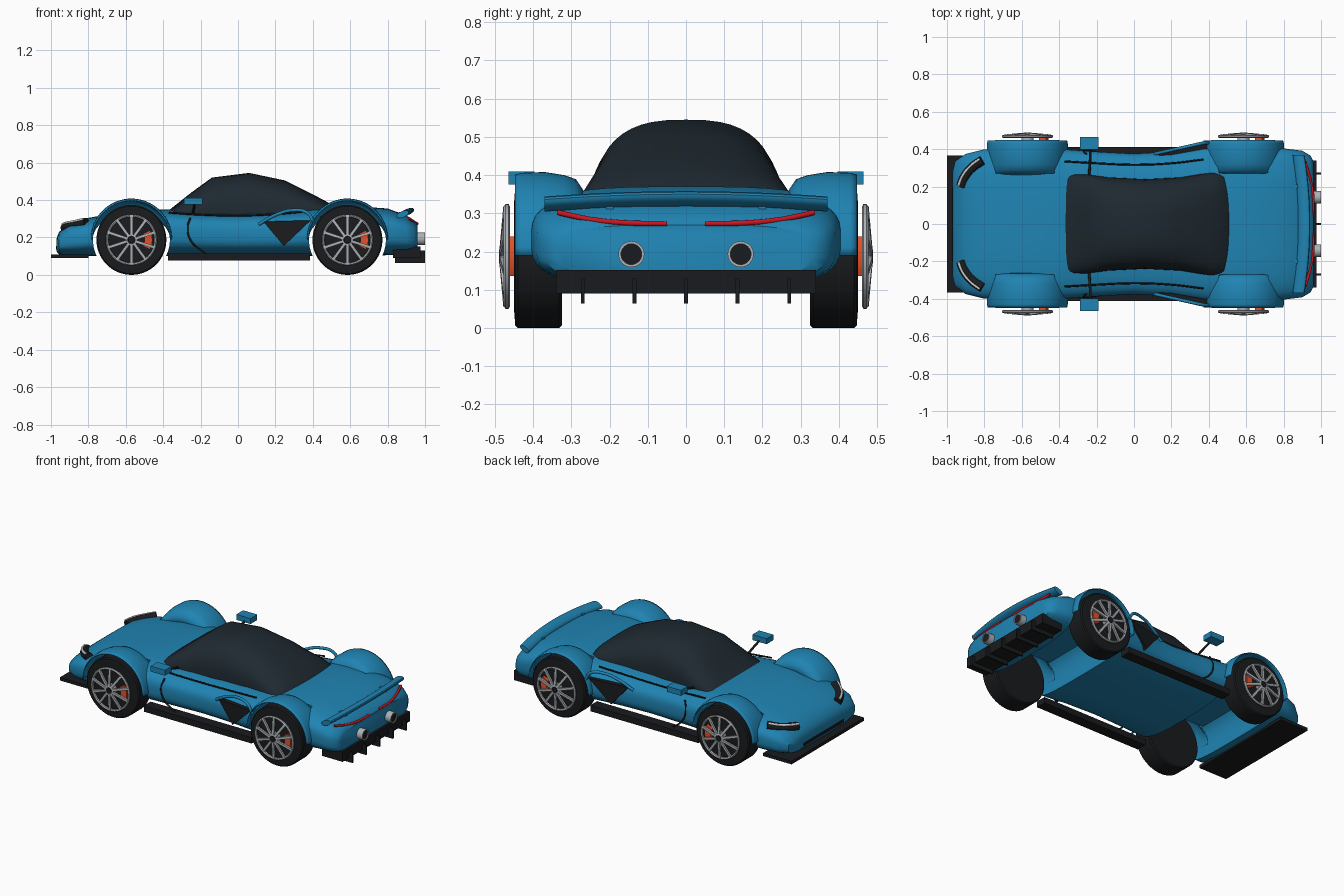
import bpy, bmesh, math
from mathutils import Vector, Matrix

if "Cube" in bpy.data.objects:
    bpy.data.objects.remove(bpy.data.objects["Cube"])


def material(name, rgb):
    m = bpy.data.materials.new(name)
    m.diffuse_color = (*rgb, 1)
    m.use_nodes = True
    m.node_tree.nodes["Principled BSDF"].inputs["Base Color"].default_value = m.diffuse_color
    return m


BLUE = material("blue_paint", (0.014, 0.23, 0.45))
GLASS = material("dark_glass", (0.013, 0.022, 0.03))
BLACK = material("black_trim", (0.01, 0.011, 0.013))
SILVER = material("silver", (0.42, 0.44, 0.47))
ORANGE = material("orange", (0.8, 0.08, 0.02))
RED = material("red_light", (0.6, 0.008, 0.016))
WHITE = material("white_light", (0.8, 0.8, 0.78))


def finish(name, mesh, mat, angle=35):
    ob = bpy.data.objects.new(name, mesh)
    bpy.context.collection.objects.link(ob)
    mesh.materials.clear()
    if mat:
        mesh.materials.append(mat)
    bpy.ops.object.select_all(action='DESELECT')
    ob.select_set(True)
    bpy.context.view_layer.objects.active = ob
    bpy.ops.object.shade_smooth_by_angle(angle=math.radians(angle))
    return ob


def from_bm(name, bm, mat, angle=35):
    bmesh.ops.recalc_face_normals(bm, faces=bm.faces)
    me = bpy.data.meshes.new(name)
    bm.to_mesh(me)
    bm.free()
    return finish(name, me, mat, angle)


def loft(name, rings, mat, closed=True, loop=False, caps=True, angle=35):
    bm = bmesh.new()
    rows = [[bm.verts.new(p) for p in r] for r in rings]
    n = len(rows[0])
    for a, b in zip(rows, rows[1:] + rows[:1] if loop else rows[1:]):
        for i in range(n if closed else n - 1):
            j = (i + 1) % n
            bm.faces.new((a[i], a[j], b[j], b[i]))
    if caps:
        bm.faces.new(rows[0])
        bm.faces.new(rows[-1])
    return from_bm(name, bm, mat, angle)


def lathe(name, profile, c, s, mat, closed=False, axis='Y', seg=48):
    rings = []
    for k in range(seg):
        a = math.tau * k / seg
        u, v = math.cos(a), math.sin(a)
        rings.append([(c[0] + r * u, s * h, c[1] + r * v) if axis == 'Y'
                      else (h, c[0] + r * u, c[1] + r * v) for r, h in profile])
    return loft(name, rings, mat, closed, True, False)


def box(name, lo, hi, mat):
    bm = bmesh.new()
    bmesh.ops.create_cube(bm, size=1)
    for v in bm.verts:
        v.co = Vector([(a + b) / 2 + c * (b - a) for a, b, c in zip(lo, hi, v.co)])
    return from_bm(name, bm, mat)


def tube(name, pts, r, mat):
    cu = bpy.data.curves.new(name, 'CURVE')
    cu.dimensions = '3D'
    cu.bevel_depth, cu.bevel_resolution, cu.use_fill_caps = r, 4, True
    sp = cu.splines.new('BEZIER')
    sp.bezier_points.add(len(pts) - 1)
    for bp, p in zip(sp.bezier_points, pts):
        bp.co = p
        bp.handle_left_type = bp.handle_right_type = 'AUTO'
    tmp = bpy.data.objects.new(name + "_curve", cu)
    me = bpy.data.meshes.new_from_object(tmp)
    bpy.data.objects.remove(tmp)
    return finish(name, me, mat)


def flip(pts, s):
    return [(x, y * s, z) for x, y, z in pts]


def spow(v, p):
    return math.copysign(abs(v) ** p, v)


AXLES, WZ = (-0.57, 0.585), 0.19

# Body: rounded sections along the length
stations = [(-.97, .28, .125, .195), (-.957, .335, .11, .23), (-.9, .375, .10, .275), (-.8, .40, .10, .305),
            (-.57, .40, .10, .345), (-.38, .40, .10, .35), (-.2, .387, .10, .338), (0, .376, .10, .332),
            (.2, .388, .10, .34), (.38, .415, .10, .355), (.585, .415, .10, .37), (.8, .405, .105, .355),
            (.9, .392, .11, .318), (.945, .365, .115, .29), (.96, .335, .13, .27)]
rings = []
for x, w, b, t in stations:
    angles = [math.tau * (k + .5) / 48 for k in range(48)]
    rings.append([(x, w * spow(math.cos(a), .6), (b + t) / 2 + (t - b) / 2 * spow(math.sin(a), .6))
                  for a in angles])
body = loft("body", rings, BLUE)

# Wheel openings: low tunnel right across, taller wells under the fenders
for ax in AXLES:
    rings = []
    for y, top in ((-.7, .5), (-.272, .5), (-.268, .30), (.268, .30), (.272, .5), (.7, .5)):
        angles = [math.tau * (k + .5) / 48 for k in range(48)]
        rings.append([(ax + .206 * math.cos(a), y, min(top, WZ + .206 * math.sin(a))) for a in angles])
    cut = loft("wheel_cutter", rings, None)
    cut.hide_render = True
    cut.display_type = 'WIRE'
    m = body.modifiers.new("wheel_opening", 'BOOLEAN')
    m.operation, m.object, m.solver = 'DIFFERENCE', cut, 'MANIFOLD'

# Bake the openings, then keep the cut edges sharp
bpy.context.view_layer.update()
cut_mesh = bpy.data.meshes.new_from_object(body.evaluated_get(bpy.context.evaluated_depsgraph_get()))
bpy.data.objects.remove(body)
for ob in [o for o in bpy.data.objects if o.name.startswith("wheel_cutter")]:
    bpy.data.objects.remove(ob)
finish("body", cut_mesh, BLUE)

# Cabin glass dome
rings = []
for x, w, t in [(-.39, .22, .335), (-.37, .27, .345), (-.25, .265, .44), (-.14, .25, .52), (.06, .24, .545),
                (.25, .25, .505), (.42, .28, .42), (.48, .275, .388), (.51, .21, .362)]:
    rings.append([(x, w * spow(math.cos(math.pi * k / 24), .74),
                   .31 + (t - .31) * abs(math.sin(math.pi * k / 24)) ** .74) for k in range(25)])
loft("cabin_glass", rings, GLASS, angle=40)

for s in (1, -1):
    for ax in AXLES:
        # Fender arch over each wheel, its inner wall open towards the ends
        prof = [(.262, .13), (.272, .17), (.29, .197), (.32, .207), (.37, .215), (.43, .213), (.447, .208)]
        arch = []
        for k in range(33):
            c, v = math.cos(math.pi * k / 32), math.sin(math.pi * k / 32)
            row = [(y, r + max(0, .209 - r) * abs(c) ** 3) for y, r in prof]
            arch.append([(ax + r * c, s * y, WZ + r * v) for y, r in row])
        f = loft("fender", arch, BLUE, False, False, False, 50)
        m = f.modifiers.new("thickness", 'SOLIDIFY')
        m.thickness, m.offset = .006, 0

        # Wheel: tyre, rim, spokes, hub, caliper
        c = (ax, .187)
        lathe("tyre", [(0, .325), (.18, .325), (.187, .332), (.187, .44), (.18, .447), (.14, .45), (0, .45)],
              c, s, BLACK, seg=64)
        lathe("rim", [(.122, .464), (.128, .46), (.137, .464), (.137, .472), (.131, .477), (.124, .473)],
              c, s, SILVER, True)
        bm = bmesh.new()
        for k in range(10):
            mat = (Matrix.Translation((ax, s * .477, .187)) @ Matrix.Rotation(math.tau * (k + .5) / 10, 4, 'Y')
                   @ Matrix.Translation((.078, 0, 0)) @ Matrix.Rotation(-s * .09, 4, 'Z')
                   @ Matrix.Diagonal((.104, .012, .015, 1)))
            bmesh.ops.create_cube(bm, size=1, matrix=mat)
        from_bm("spokes", bm, SILVER)
        lathe("hub", [(0, .45), (.032, .45), (.03, .486), (.02, .488), (.02, .48)], c, s, SILVER)
        lathe("hub_cap", [(.018, .47), (.018, .49), (0, .49)], c, s, BLACK)
        block = [(r * math.cos(a), r * math.sin(a)) for r, sign in ((.07, 1), (.112, -1))
                 for a in [sign * q * .12 for q in range(-4, 5)]]
        loft("brake_caliper", [[(ax + x, s * y, .187 + z) for x, z in block] for y in (.448, .468)], ORANGE)

    # Mirror with stalk
    y = sorted((s * .397, s * .465))
    box("mirror", (-.29, y[0], .375), (-.19, y[1], .41), BLUE)
    tube("mirror_stalk", flip([(-.24, .26, .335), (-.235, .34, .36), (-.235, .42, .385)], s), .007, BLACK)

    # Side sill
    y = sorted((s * .345, s * .413))
    box("side_sill", (-.375, y[0], .077), (.385, y[1], .115), BLACK)

    # Side intake and the flying blade around it
    tri = [(.135, .285), (.39, .292), (.245, .155)]
    loft("side_intake", [[(x, s * (yy + .035 * (x - .14) / .25), z) for x, z in tri] for yy in (.34, .391)], BLACK)
    tube("intake_blade", flip([(.11, .375, .27), (.2, .395, .32), (.29, .415, .345), (.37, .432, .332),
                               (.405, .435, .28)], s), .009, BLUE)

    # Door shut line and belt line
    tube("door_line", flip([(-.255, .375, .305), (-.27, .388, .25), (-.25, .391, .18), (-.17, .378, .11)], s),
         .005, BLACK)
    tube("belt_line", flip([(-.37, .335, .333), (-.2, .325, .322), (0, .317, .317), (.2, .325, .325),
                            (.37, .345, .34)], s), .005, BLACK)

    # Headlight pod with light strip
    tube("headlight", flip([(-.925, .2, .25), (-.905, .25, .258), (-.865, .3, .266), (-.81, .34, .28)], s),
         .026, BLACK)
    tube("headlight_strip", flip([(-.938, .205, .27), (-.918, .256, .278), (-.877, .308, .286),
                                  (-.825, .348, .298)], s), .007, WHITE)

    # Tail light
    tube("tail_light", flip([(.957, .05, .273), (.957, .16, .275), (.94, .25, .284), (.915, .335, .302)], s),
         .007, RED)

    # Exhaust
    lathe("exhaust", [(.034, .92), (.034, 1.0), (.027, 1.0), (.027, .95)], (s * .143, .193), 1, SILVER,
          axis='X', seg=32)
    lathe("exhaust_bore", [(.028, .94), (.028, .995), (0, .995)], (s * .143, .193), 1, BLACK, axis='X', seg=32)

# Rear spoiler: swept wing section
rings = []
for k in range(21):
    t = k / 10 - 1
    x, z = .91 - .03 * t * t, .338 - .014 * t * t
    rings.append([(x + .032 * math.cos(a) - .004 * math.sin(a), .37 * t,
                   z + .016 * math.sin(a) + .012 * math.cos(a))
                  for a in [math.tau * q / 16 for q in range(16)]])
loft("rear_spoiler", rings, BLUE)
for y in (-.2, .2):
    box("spoiler_mount", (.86, y - .01, .29), (.905, y + .01, .335), BLUE)

# Front splitter and nose grille
box("front_splitter", (-1, -.365, .09), (-.8, .365, .11), BLACK)
box("nose_grille", (-.973, -.2, .135), (-.93, .2, .155), BLACK)

# Rear diffuser and fins
box("diffuser", (.83, -.34, .09), (.975, .34, .152), BLACK)
for y in (-.27, -.135, 0, .135, .27):
    box("diffuser_fin", (.84, y - .005, .064), (1, y + .005, .13), BLACK)
